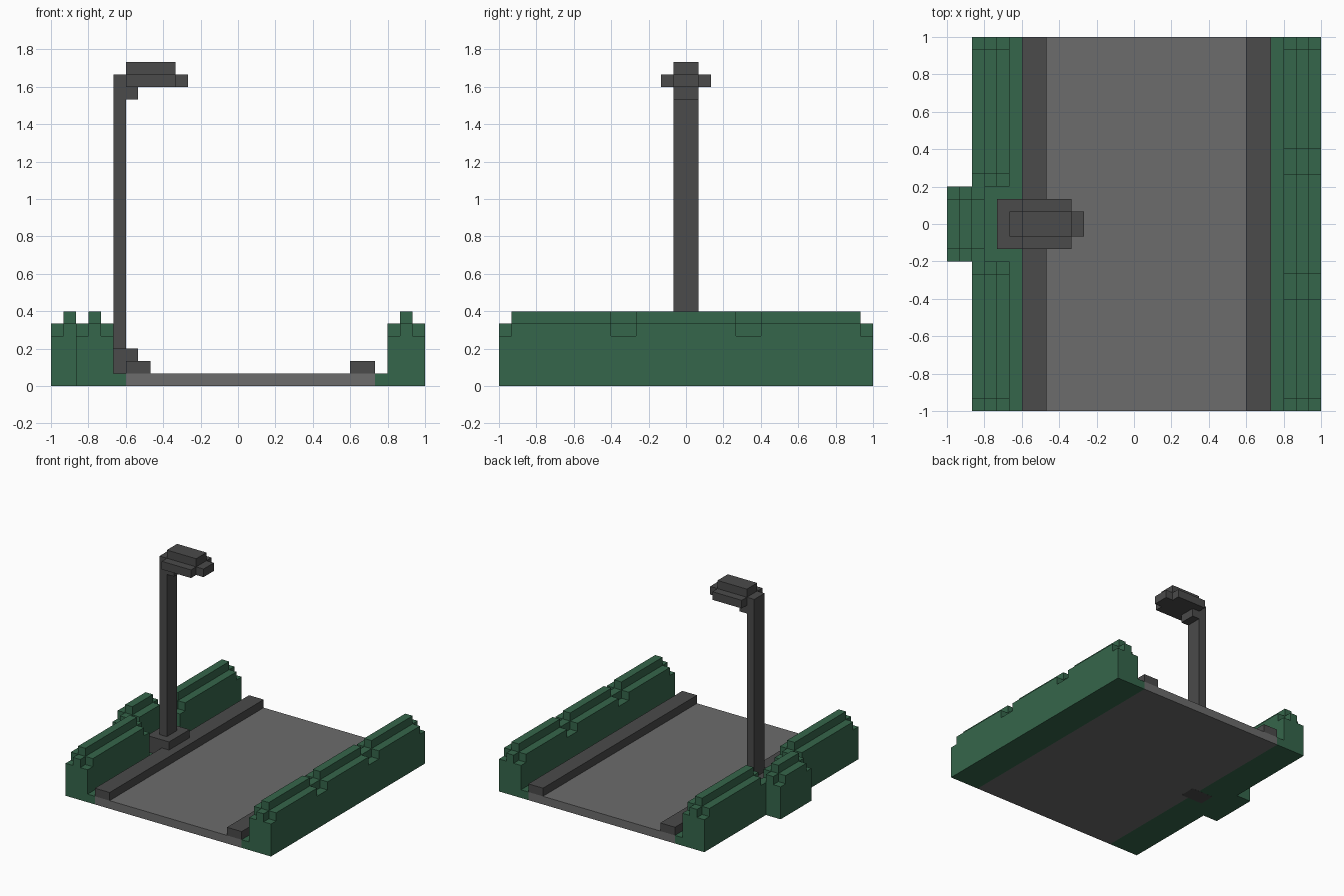
import bpy
import bmesh

cube = bpy.data.objects.get("Cube")
if cube:
    bpy.data.objects.remove(cube, do_unlink=True)

U = 1 / 15  # one block of the grid


def material(name, rgb):
    m = bpy.data.materials.new(name)
    m.use_nodes = True
    m.diffuse_color = (*rgb, 1)
    bsdf = next(n for n in m.node_tree.nodes if n.type == 'BSDF_PRINCIPLED')
    bsdf.inputs["Base Color"].default_value = (*rgb, 1)
    bsdf.inputs["Roughness"].default_value = 0.9
    return m


GREEN = material("hedge green", (0.036, 0.133, 0.070))
ROAD = material("road grey", (0.150, 0.150, 0.150))
DARK = material("dark grey", (0.069, 0.069, 0.069))


def blocks(name, mat, *boxes):
    """One object from boxes (x0, x1, y0, y1, z0, z1) in grid units."""
    bm = bmesh.new()
    for x0, x1, y0, y1, z0, z1 in boxes:
        verts = bmesh.ops.create_cube(bm, size=1)["verts"]
        for v in verts:
            v.co.x = U * (x1 if v.co.x > 0 else x0)
            v.co.y = U * (y1 if v.co.y > 0 else y0)
            v.co.z = U * (z1 if v.co.z > 0 else z0)
    mesh = bpy.data.meshes.new(name)
    bm.to_mesh(mesh)
    bm.free()
    mesh.materials.append(mat)
    ob = bpy.data.objects.new(name, mesh)
    bpy.context.collection.objects.link(ob)
    return ob


def hedge(name, x, y0, y1):
    """Three-block-wide hedge with a top ridge and stepped ends."""
    blocks(name, GREEN,
           (x, x + 3, y0, y1, 0, 4),
           (x, x + 3, y0 + 1, y1 - 1, 4, 5),
           (x + 1, x + 2, y0, y0 + 1, 4, 5),
           (x + 1, x + 2, y1 - 1, y1, 4, 5),
           (x + 1, x + 2, y0 + 1, y1 - 1, 5, 6))


# Road, curbs and grass verges
blocks("road", ROAD, (-9, 11, -15, 15, 0, 1))
blocks("right_curb", DARK, (-9, -7, -15, 15, 1, 2))
blocks("left_curb", DARK, (9, 11, -15, 15, 1, 2))
blocks("left_verge", GREEN, (11, 12, -15, 15, 0, 1))
blocks("right_verge", GREEN, (-10, -9, -15, 15, 0, 1), (-12, -10, -3, 3, 0, 1))

# Hedges: three in a row on the left, two and a set-back one on the right
for i, y in enumerate((-15, -5, 5)):
    hedge(f"left_hedge_{i + 1}", 12, y, y + 10)
hedge("right_hedge_front", -13, -15, -3)
hedge("right_hedge_back", -13, 3, 15)
hedge("right_hedge_alcove", -15, -3, 3)

# Street lamp
blocks("lamp_foot", DARK, (-11, -8, -1, 1, -0.01, 1))
blocks("lamp_base", DARK, (-11, -8, -2, 2, 1, 3))
blocks("lamp_post", DARK, (-10, -9, -1, 1, 3, 25))
blocks("lamp_bracket", DARK, (-9, -8, -1, 1, 23, 24))
blocks("lamp_head", DARK,
       (-9, -5, -2, 2, 24, 25),
       (-5, -4, -1, 1, 24, 25),
       (-9, -5, -1, 1, 25, 26))
